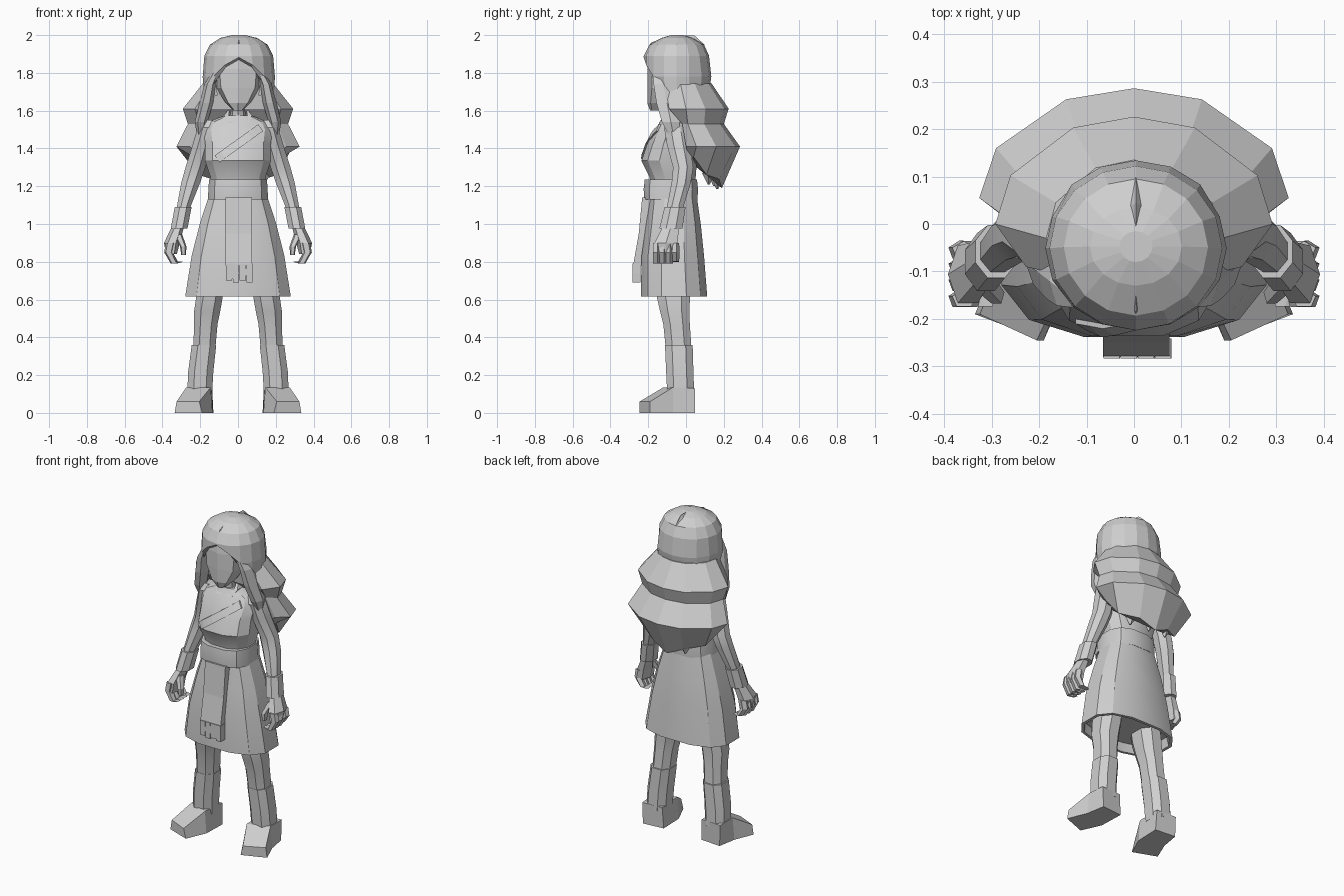
import bpy, bmesh, math
from mathutils import Vector
from mathutils.bvhtree import BVHTree

grey = bpy.data.materials.new("light_grey")
grey.diffuse_color = (0.62, 0.62, 0.62, 1)


def make(name, verts, faces, mirror=False, smooth=None):
    bm = bmesh.new()
    vs = [bm.verts.new(v) for v in verts]
    for f in faces:
        bm.faces.new([vs[i] for i in f])
    bmesh.ops.recalc_face_normals(bm, faces=bm.faces)
    me = bpy.data.meshes.new(name)
    bm.to_mesh(me)
    bm.free()
    me.materials.append(grey)
    ob = bpy.data.objects.new(name, me)
    bpy.context.collection.objects.link(ob)
    if mirror:
        m = ob.modifiers.new("mirror", 'MIRROR')
        m.use_mirror_merge = False
    if smooth:
        bpy.ops.object.select_all(action='DESELECT')
        bpy.context.view_layer.objects.active = ob
        ob.select_set(True)
        bpy.ops.object.shade_smooth_by_angle(angle=math.radians(smooth))
    return ob


def skin(name, rings, bottom=True, **kw):
    """Join equal-length rings of points and cap the ends."""
    n = len(rings[0])
    faces = [[k * n + i, k * n + (i + 1) % n, (k + 1) * n + (i + 1) % n, (k + 1) * n + i]
             for k in range(len(rings) - 1) for i in range(n)]
    last = (len(rings) - 1) * n
    faces.append([last + i for i in range(n)])
    if bottom:
        faces.append(list(range(n))[::-1])
    return make(name, [p for r in rings for p in r], faces, **kw)


def power(v, p):
    return math.copysign(abs(v) ** p, v)


def ring(x, y, z, rx, ry, n=8, p=1.0, turn=0.0):
    out = []
    for i in range(n):
        a = -math.pi / 2 + 2 * math.pi * (i + turn) / n
        out.append((x + rx * power(math.cos(a), p), y + ry * power(math.sin(a), p), z))
    return out


def body(name, rows, n, p=1.0, turn=0.0, **kw):
    """Rows are z, half width, front y, back y."""
    return skin(name, [ring(0, (f + b) / 2, z, rx, (b - f) / 2, n, p, turn)
                       for z, rx, f, b in rows], **kw)


def limb(name, rows, n=6, p=1.0, turn=0.5, **kw):
    """Rows are x, y, z, x radius, y radius."""
    return skin(name, [ring(*r, n, p, turn) for r in rows], mirror=True, **kw)


# Torso and neck
torso_rows = [(1.2, .145, -.19, .05), (1.25, .15, -.197, .055), (1.335, .18, -.24, .062),
              (1.42, .178, -.211, .065), (1.50, .188, -.168, .06), (1.54, .168, -.14, .045),
              (1.575, .07, -.125, .01)]
torso = body("torso", torso_rows, 12, .8, .5, smooth=25)
body("neck", [(1.5, .055, -.13, 0), (1.58, .042, -.12, 0), (1.68, .045, -.13, 0)], 8)
limb("collar", [(.035, -.135, 1.535, .025, .012), (.062, -.085, 1.575, .018, .035),
                (.05, -.06, 1.60, .008, .03)], 4)

# Wrapped lapel laid on the chest
tree = BVHTree.FromObject(torso, bpy.context.evaluated_depsgraph_get())
lapel = []
for i in range(9):
    t = i / 8
    c = Vector((-.11 + .23 * t, 0, 1.345 + .165 * t))
    row = []
    for off in (-.022, .022):
        q = c + Vector((-.6, 0, .8)) * off
        hit = tree.ray_cast(Vector((q.x, -1, q.z)), Vector((0, 1, 0)))[0]
        row.append((q.x, hit.y if hit else -.14, q.z))
    (ax, ay, az), (bx, by, bz) = row
    lapel.append([(ax, ay - .01, az), (bx, by - .01, bz), (bx, by + .02, bz), (ax, ay + .02, az)])
skin("lapel", lapel)

# Belt and hollow skirt
body("belt", [(1.13, .163, -.225, .065), (1.185, .161, -.228, .067), (1.235, .157, -.222, .062)],
     12, .75, .5, smooth=30)
body("skirt", [(1.15, .158, -.195, .06), (1.0, .208, -.215, .082), (.83, .252, -.24, .1),
               (.615, .287, -.243, .117), (.615, .268, -.228, .099), (.67, .255, -.222, .09)],
     12, .75, .5, smooth=30)

# Hanging sash with fringe
skin("sash", [[(-.065, y, z), (.075, y, z), (.075, y + .045, z), (-.065, y + .045, z)]
              for y, z in ((-.232, 1.14), (-.25, .95), (-.28, .78))])
for i in range(4):
    x = -.047 + i * .036
    skin("sash_fringe", [ring(x, -.262, z, r, .03, 4, 1, .5)
                         for z, r in ((.79, .024), (.74, .025), (.70 - .01 * (i % 2), .023))])

# Head with a soft centre ridge
body("head", [(1.6, .025, -.19, -.10), (1.64, .065, -.205, -.04), (1.72, .115, -.205, .02),
              (1.82, .125, -.205, .05), (1.9, .11, -.195, .05)], 8, .7)
limb("ear", [(.115, -.1, 1.68, .01, .015), (.125, -.1, 1.73, .015, .025), (.115, -.1, 1.78, .01, .02)], 4)

# Hair cap: hem opens around the face
N = 16
cap = [ring(.004, (f + b) / 2, z, rx, (b - f) / 2, N) for z, rx, f, b in
       ((1.7, .183, -.205, .12), (1.89, .182, -.224, .122), (1.95, .152, -.193, .095),
        (1.985, .097, -.13, .035), (2.0, .035, -.08, -.015))]
hem = [1.87, 1.83, 1.745, 1.63, 1.58, 1.60, 1.66, 1.69, 1.69]
cap[0] = [(x, y, hem[min(i, N - i)]) for i, (x, y, z) in enumerate(cap[0])]
middle = []
for i, (x, y, z) in enumerate(cap[1]):
    d = min(i, N - i)
    middle.append((x * 1.05, y + (.012 if d > 5 else 0), max(1.78, hem[d] + .012)))
skin("hair_cap", [cap[0], middle] + cap[1:], bottom=False)

# Slim partings at the front and back of the crown
for a, b in (((.004, -.224, 1.89), (.004, -.11, 1.99)), ((.004, -.03, 1.997), (.004, .10, 1.948))):
    a, b = Vector(a), Vector(b)
    side = Vector((.012, 0, 0))
    nrm = Vector((1, 0, 0)).cross(b - a).normalized() * .018
    m = (a + b) / 2 + nrm * .5
    verts = [a, m + side, b, m - side, m + nrm, m - nrm]
    make("hair_parting", verts, [(i, (i + 1) % 4, t) for i in range(4) for t in (4, 5)])

# Hair tiers down the back, with a ragged lowest edge
arc = [math.radians(a) for a in (0, 27, 64, 90, 116, 153, 180)]
fringe = [math.pi * i / 12 for i in range(13)]
tiers = []
for z, rx, yc, back, front in ((1.745, .185, -.03, .135, -.11), (1.61, .292, .0, .226, -.09),
                               (1.53, .265, .01, .20, -.02), (1.41, .326, .055, .286, .0),
                               (None, .235, .04, .19, .02)):
    row = []
    for i, a in enumerate(arc):
        h = z if z else 1.335 - .13 * math.sin(a) + (.02 if i % 2 == 0 else -.015)
        row.append((rx * math.cos(a), yc + (back - yc) * math.sin(a), h))
    h = z or 1.33
    row += [(-rx * .78, front, h), (rx * .78, front, h)]
    tiers.append(row)
skin("back_hair", tiers[::-1])
for x, y, z in ((-.1, .15, 1.2), (.03, .165, 1.185), (.13, .12, 1.21)):
    skin("hair_tip", [ring(x, y, z, .006, .006, 4), ring(x, y, 1.27, .05, .035, 4)])

# Front locks beside the face
limb("front_lock", [(.2, -.06, 1.44, .012, .02), (.195, -.08, 1.54, .034, .055),
                    (.168, -.1, 1.64, .036, .065), (.148, -.12, 1.74, .03, .06),
                    (.12, -.15, 1.80, .02, .03)])

# Sleeves, cuffs
limb("arm", [(.31, -.075, .98, .03, .045), (.285, -.055, 1.10, .04, .048),
             (.25, -.025, 1.22, .054, .055), (.225, -.015, 1.30, .057, .058),
             (.19, -.04, 1.42, .054, .066), (.167, -.055, 1.51, .05, .066),
             (.15, -.055, 1.55, .035, .045)], 8, smooth=25)
limb("cuff", [(.312, -.08, .975, .048, .066), (.29, -.058, 1.09, .048, .06)], 8)

# Hands with curled fingers
limb("palm", [(.352, -.108, .84, .028, .068), (.35, -.106, .90, .042, .07), (.318, -.08, .985, .032, .05)])
for i in range(4):
    y = -.158 + i * .034
    limb("finger", [(.308, y, .80, .017, .019), (.338, y, .792 + .01 * (i == 3), .02, .02),
                    (.368, y, .85, .024, .021), (.358, y, .90, .026, .02)], 5)
limb("thumb", [(.288, -.15, .835, .013, .016), (.29, -.15, .88, .018, .021), (.318, -.12, .945, .024, .026)], 5)

# Legs and boots
limb("leg", [(.178, -.04, .35, .063, .073), (.17, -.05, .47, .066, .075), (.163, -.06, .54, .074, .083),
             (.15, -.067, .62, .075, .095), (.135, -.067, .72, .075, .095)], 8, .85, smooth=25)
limb("boot_shaft", [(.203, -.028, .1, .07, .076), (.197, -.033, .22, .071, .077),
                    (.18, -.038, .36, .069, .078)], 8, .8, smooth=25)
foot = [[(.13, .035, 0), (.265, .047, 0), (.27, .047, .13), (.137, .04, .13)],
        [(.135, -.12, 0), (.285, -.07, 0), (.274, -.07, .135), (.145, -.12, .135)],
        [(.19, -.245, 0), (.335, -.19, 0), (.325, -.19, .06), (.205, -.245, .06)]]
skin("foot", foot, mirror=True)
